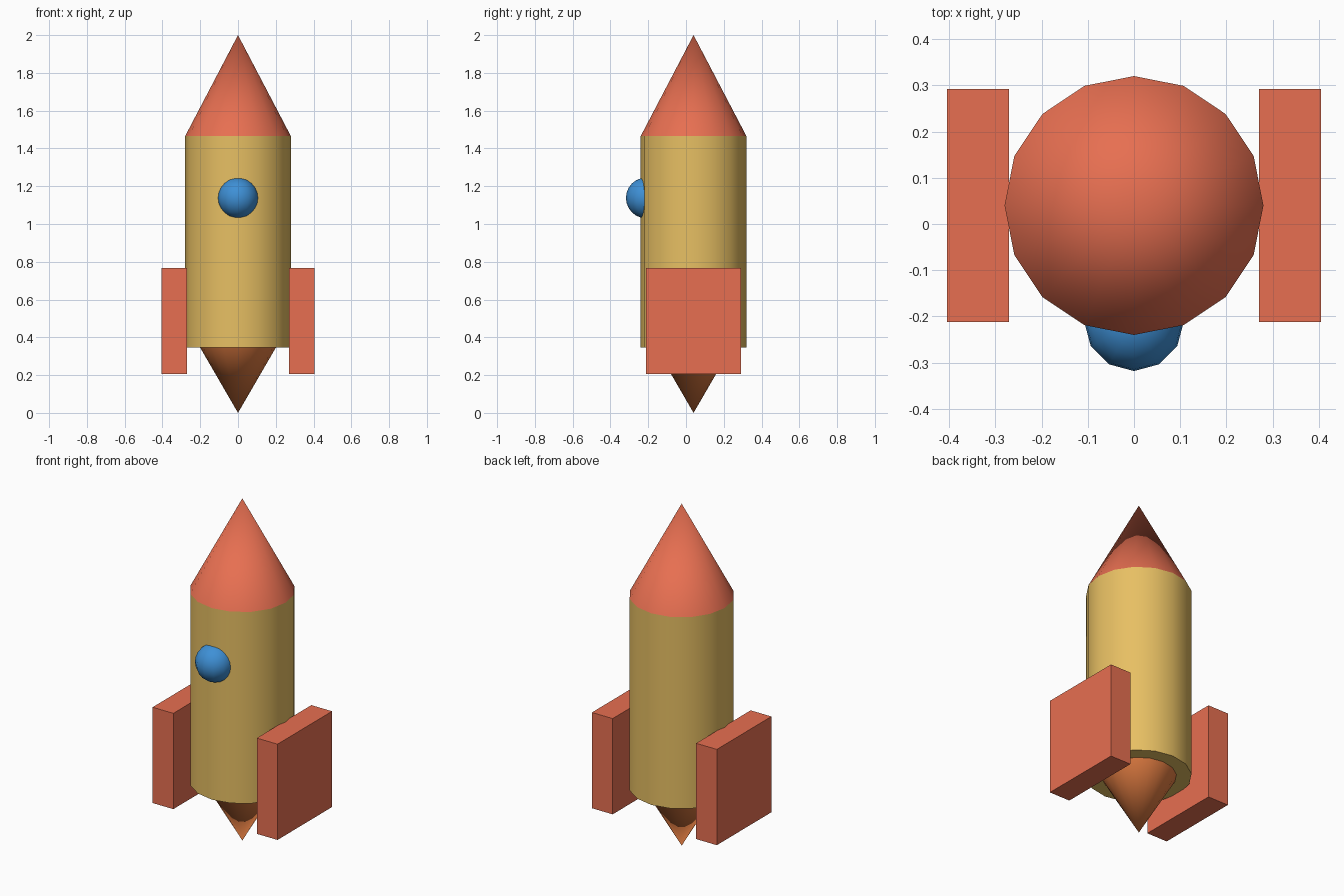
import bpy
import math

cube = bpy.data.objects.get("Cube")
if cube:
    bpy.data.objects.remove(cube, do_unlink=True)


def material(name, rgb):
    """Flat material from 0-255 sRGB values, stored as linear."""
    linear = [((c / 255 + 0.055) / 1.055) ** 2.4 for c in rgb]
    mat = bpy.data.materials.new(name)
    mat.use_nodes = True
    mat.diffuse_color = (*linear, 1)
    mat.node_tree.nodes["Principled BSDF"].inputs["Base Color"].default_value = (*linear, 1)
    return mat


coral = material("coral_red", (231, 111, 81))
yellow = material("warm_yellow", (233, 193, 100))
blue = material("window_blue", (62, 144, 214))
orange = material("flame_orange", (226, 125, 66))

AXIS_Y = 0.04      # the hull sits slightly behind the centre
RADIUS = 0.28
HULL_BOTTOM, HULL_TOP, TIP = 0.345, 1.465, 2.0


def finish(name, mat, smooth=True):
    obj = bpy.context.object
    obj.name = obj.data.name = name
    obj.data.materials.append(mat)
    if smooth:
        bpy.ops.object.shade_smooth_by_angle(angle=math.radians(40))
    return obj


def tapered(name, mat, bottom, top, r_bottom, r_top):
    """Sixteen-sided round part between two heights."""
    bpy.ops.mesh.primitive_cone_add(
        vertices=16, radius1=r_bottom, radius2=r_top, depth=top - bottom,
        location=(0, AXIS_Y, (bottom + top) / 2))
    return finish(name, mat)


# Hull, nose and exhaust flame
tapered("hull", yellow, HULL_BOTTOM, HULL_TOP, RADIUS, RADIUS)
tapered("nose_cone", coral, HULL_TOP, TIP, RADIUS, 0)
tapered("exhaust_flame", orange, 0, HULL_BOTTOM, 0, 0.2)

# Domed porthole, half sunk into the front of the hull
bpy.ops.mesh.primitive_uv_sphere_add(
    segments=12, ring_count=12, radius=0.108, location=(0, -0.21, 1.138))
finish("porthole", blue)

# Slab fins on both sides
for side, label in ((1, "left"), (-1, "right")):
    bpy.ops.mesh.primitive_cube_add(size=1, location=(side * 0.337, AXIS_Y, 0.487))
    bpy.context.object.scale = (0.134, 0.504, 0.56)
    bpy.ops.object.transform_apply(location=False, rotation=False, scale=True)
    finish(label + "_fin", coral, smooth=False)
